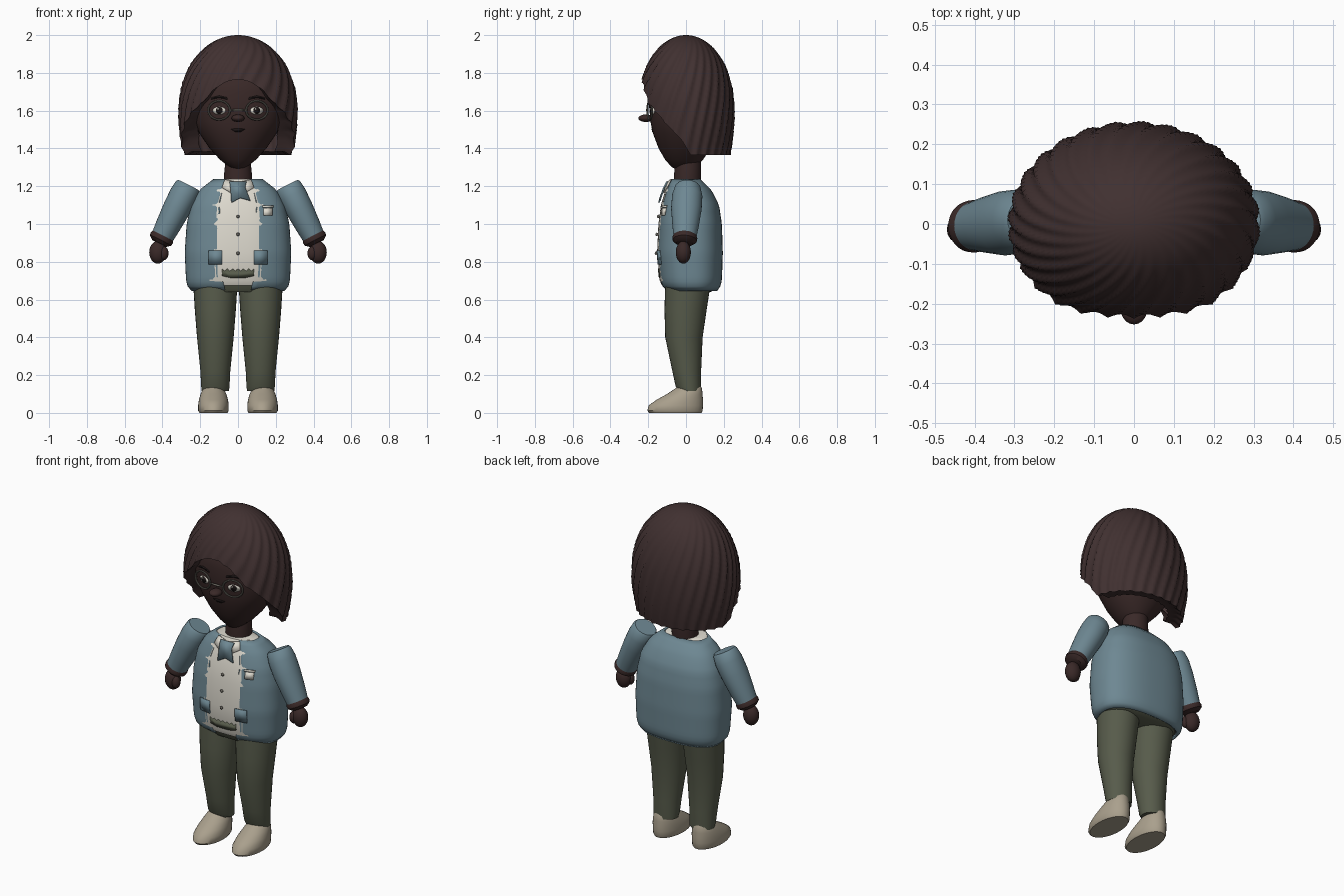
import bpy, bmesh, math
from mathutils import Matrix, Vector

if "Cube" in bpy.data.objects:
    bpy.data.objects.remove(bpy.data.objects["Cube"])


def mat(name, r, g, b):
    m = bpy.data.materials.new(name)
    m.diffuse_color = (r, g, b, 1)
    m.use_nodes = True
    m.node_tree.nodes["Principled BSDF"].inputs["Base Color"].default_value = m.diffuse_color
    return m


HAIR = mat("hair_brown", .052, .030, .030)
SKIN = mat("skin_brown", .042, .022, .021)
BLUE = mat("jacket_blue", .155, .245, .29)
GREEN = mat("trouser_green", .095, .105, .07)
CREAM = mat("shirt_cream", .74, .71, .63)
BEIGE = mat("shoe_beige", .40, .35, .265)
GREY = mat("frame_grey", .14, .13, .11)
DARK = mat("dark_detail", .012, .008, .008)


def finish(name, bm, m, solid=0, angle=40):
    bmesh.ops.recalc_face_normals(bm, faces=bm.faces) if not solid else None
    me = bpy.data.meshes.new(name)
    bm.to_mesh(me)
    bm.free()
    me.materials.append(m)
    ob = bpy.data.objects.new(name, me)
    bpy.context.collection.objects.link(ob)
    bpy.ops.object.select_all(action='DESELECT')
    ob.select_set(True)
    bpy.context.view_layer.objects.active = ob
    bpy.ops.object.shade_smooth_by_angle(angle=math.radians(angle))
    if solid:
        s = ob.modifiers.new("thickness", 'SOLIDIFY')
        s.thickness, s.offset = solid, -1
    return ob


def spow(v, e):
    return math.copysign(abs(v) ** e, v)


def skin_rings(bm, rings, closed=True):
    """Bridge consecutive rings of points with quads."""
    vs = [[bm.verts.new(p) for p in r] for r in rings]
    n = len(vs[0])
    for a, b in zip(vs, vs[1:]):
        for i in range(n if closed else n - 1):
            j = (i + 1) % n
            bm.faces.new((a[i], a[j], b[j], b[i]))
    return vs


def loft(name, prof, m, cx=0, p=2, n=32, mtx=None):
    """Closed body from (z, half width, front y, back y) rows."""
    rings = []
    for z, a, yf, yb in prof:
        ring = []
        for i in range(n):
            t = 2 * math.pi * i / n
            ring.append(Vector((cx + a * spow(math.cos(t), 2 / p),
                                (yf + yb) / 2 + (yb - yf) / 2 * spow(math.sin(t), 2 / p), z)))
        rings.append([mtx @ v for v in ring] if mtx else ring)
    bm = bmesh.new()
    vs = skin_rings(bm, rings)
    bm.faces.new(vs[0][::-1])
    bm.faces.new(vs[-1])
    return finish(name, bm, m)


def ball(name, loc, size, m):
    bm = bmesh.new()
    bmesh.ops.create_uvsphere(bm, u_segments=20, v_segments=12, radius=1,
                              matrix=Matrix.Translation(loc) @ Matrix.Diagonal((*size, 1)))
    return finish(name, bm, m)


def interp(pts, x):
    for a, b in zip(pts, pts[1:]):
        if x <= b[0]:
            k = max(0, (x - a[0]) / (b[0] - a[0]))
            return [u + (v - u) * k for u, v in zip(a, b)]
    return list(pts[-1])


def front(prof, p, x, z):
    _, a, yf, yb = interp(prof, z)
    return (yf + yb) / 2 - (yb - yf) / 2 * max(0, 1 - abs(x / a) ** p) ** (1 / p)


def plate(name, outline, m, prof, p, lift=.007):
    """Thin patch following the front of a body; outline is (x, z) counter-clockwise."""
    bm = bmesh.new()
    bm.faces.new([bm.verts.new((x, front(prof, p, x, z) - lift, z)) for x, z in outline])
    return finish(name, bm, m, solid=.008)


def oval(x, z, rx, rz, n=16):
    return [(x + rx * math.cos(2 * math.pi * i / n), z + rz * math.sin(2 * math.pi * i / n)) for i in range(n)]


def box(x0, x1, z0, z1):
    return [(x0, z0), (x1, z0), (x1, z1), (x0, z1)]


# hair: swirled scalloped dome with an opening for the face
def hair_radius(z):
    if z > 1.58:
        return .312 * math.sqrt(max(0, 1 - ((z - 1.58) / .42) ** 2.2))
    return .312 - .6 * (1.58 - z) ** 2


HAIRLINE = [(-1, 1.765), (-.92, 1.72), (-.8, 1.645), (-.4, 1.525), (-.08, 1.44), (.1, 1.365), (1, 1.365)]
N, ROWS = 168, 30
rings = []
for k in range(1, ROWS + 3):
    t = min(k / ROWS, 1)
    shrink = {ROWS + 1: .88, ROWS + 2: .7}.get(k, 1)
    ring = []
    for i in range(N):
        th = 2 * math.pi * i / N
        zb = interp(HAIRLINE, math.sin(th))[1]
        z = 2 - (2 - zb) * t * t
        lobe = 1 + .024 * min(1, t * 2) * (1 - 2 * abs(math.sin(14 * (th + .9 * t))))
        r = hair_radius(z) * lobe * shrink
        ring.append((r * math.cos(th), .815 * r * math.sin(th), z + (.02 if k > ROWS else 0)))
    rings.append(ring)
bm = bmesh.new()
vs = skin_rings(bm, rings)
bm.faces.new(vs[0])
finish("hair", bm, HAIR, angle=50)

# head and neck
HEAD = [(1.288, .015, -.045, .02), (1.3, .045, -.075, .05), (1.34, .095, -.11, .09), (1.4, .15, -.145, .13),
        (1.48, .205, -.175, .17), (1.54, .235, -.188, .18), (1.62, .25, -.195, .185),
        (1.7, .245, -.2, .18), (1.78, .22, -.185, .165), (1.86, .15, -.12, .11)]
loft("head", HEAD, SKIN, p=2.1, n=40)
loft("neck", [(1.2, .07, -.06, .075), (1.25, .075, -.064, .08), (1.3, .07, -.06, .08),
              (1.4, .07, -.06, .08)], SKIN)

# face details
ball("nose", (0, -.212, 1.56), (.034, .04, .02), SKIN)
plate("mouth", [(-.038, 1.502), (-.015, 1.488), (.015, 1.488), (.038, 1.502), (.012, 1.505), (-.012, 1.505)],
      DARK, HEAD, 2.1, .003)
for s in (-1, 1):
    x = .1 * s
    ball("ear", (.24 * s, .0, 1.56), (.02, .03, .05), SKIN)
    plate("eye_white", oval(x, 1.6, .034, .021), CREAM, HEAD, 2.1, .004)
    plate("iris", oval(x, 1.601, .017, .019), DARK, HEAD, 2.1, .007)
    plate("eye_glint", oval(x - .006, 1.608, .005, .005, 8), CREAM, HEAD, 2.1, .009)
    brow = [(x - .045, 1.658), (x, 1.668), (x + .045, 1.658), (x + .04, 1.67), (x, 1.68), (x - .04, 1.67)]
    plate("eyebrow", brow, DARK, HEAD, 2.1, .003)
    bpy.ops.mesh.primitive_torus_add(location=(x, -.192, 1.602), rotation=(math.pi / 2, 0, .22 * s),
                                     major_radius=.054, minor_radius=.0055, major_segments=28, minor_segments=8)
    rim = bpy.context.object
    rim.name = "glasses_rim"
    rim.scale = (1.08, .92, 1)
    rim.data.materials.append(GREY)
ball("glasses_bridge", (0, -.207, 1.603), (.045, .006, .006), GREY)

# jacket: open shell with a gap down the front
JACKET = [(.645, .245, -.1, .165), (.665, .265, -.125, .18), (.7, .275, -.138, .19), (.85, .282, -.152, .195),
          (1.0, .272, -.145, .19), (1.1, .25, -.132, .175), (1.18, .205, -.108, .135), (1.238, .13, -.08, .075)]
GAP = [(.645, .068), (.7, .08), (.85, .09), (1.0, .09), (1.1, .098), (1.18, .082), (1.238, .06)]
P, N = 2.5, 56
rings = []
for z, a, yf, yb in (interp(JACKET, .645 + .593 * k / 24) for k in range(25)):
    half = math.acos((interp(GAP, z)[1] / a) ** (P / 2))
    ring = []
    for i in range(N + 1):
        t = -half + (math.pi + 2 * half) * i / N
        ring.append((a * spow(math.cos(t), 2 / P),
                     (yf + yb) / 2 + (yb - yf) / 2 * spow(math.sin(t), 2 / P), z))
    rings.append(ring)
bm = bmesh.new()
skin_rings(bm, rings, closed=False)
finish("jacket", bm, BLUE, solid=.012)

# shirt, waistband and hips under the jacket
SHIRT = [(z, a - .017, yf - .001, yb - .017) for z, a, yf, yb in JACKET[2:]]
SHIRT = [(.675, .25, -.127, .165)] + SHIRT
loft("shirt", SHIRT, CREAM, p=P, n=48)
loft("hips", [(.64, .2, -.1, .13), (.655, .235, -.11, .155), (.685, .245, -.122, .16)], GREEN, p=P)
wave = [(-.085 + .17 * i / 12, .757 + .006 * (-1) ** i) for i in range(13)]
plate("waistband", [(-.085, .725), (-.04, .715), (.04, .715), (.085, .725)] + wave[::-1], GREEN, SHIRT, P, .004)
for z in (.845, .945, 1.04):
    ball("button", (0, front(SHIRT, P, 0, z) - .006, z), (.009, .007, .009), GREY)

# collar points, neck scarf and pockets
for s in (-1, 1):
    pts = [(.015 * s, 1.225), (.035 * s, 1.165), (.085 * s, 1.195), (.07 * s, 1.236)]
    plate("collar_point", pts if s > 0 else pts[::-1], CREAM, JACKET, P, .012)
    plate("side_pocket", box(.12 * s - .035, .12 * s + .035, .785, .86), BLUE, JACKET, P, .008)
plate("scarf", [(-.035, 1.115), (.012, 1.14), (.065, 1.125), (.038, 1.195), (.045, 1.226), (-.045, 1.226),
                (-.04, 1.19)], BLUE, JACKET, P, .02)
plate("breast_pocket", box(.137, .183, 1.045, 1.085), CREAM, JACKET, P, .009)
plate("pocket_flap", box(.132, .188, 1.088, 1.098), CREAM, JACKET, P, .01)

# limbs, one set per side
SLEEVE = [(0, .062, -.058, .058), (.012, .07, -.068, .068), (.06, .075, -.08, .08), (.14, .073, -.082, .08),
          (.24, .066, -.07, .07), (.312, .059, -.06, .06)]
CUFF = [(.295, .058, -.058, .058), (.312, .065, -.066, .066), (.328, .063, -.064, .064), (.345, .042, -.044, .044)]
LEG = [(.115, .072, -.04, .078), (.14, .075, -.055, .08), (.22, .079, -.072, .08), (.4, .097, -.11, .088),
       (.55, .109, -.114, .11), (.68, .117, -.11, .13)]
SHOE = [(0, .074, -.195, .082), (.012, .081, -.205, .088), (.04, .081, -.197, .09), (.07, .077, -.155, .09),
        (.1, .068, -.1, .087), (.13, .055, -.055, .085), (.148, .038, -.03, .075), (.153, .015, -.01, .05)]
for s in (-1, 1):
    top, end = Vector((.262 * s, .01, 1.205)), Vector((.404 * s, -.006, .925))
    d = (end - top).normalized()
    y = (Vector((0, 1, 0)) - d * d.y).normalized()
    m = Matrix((y.cross(d), y, d)).transposed().to_4x4()
    m.translation = top
    loft("sleeve", SLEEVE, BLUE, mtx=m)
    loft("cuff", CUFF, SKIN, mtx=m)
    ball("hand", (.424 * s, -.014, .85), (.046, .04, .06), SKIN)
    ball("thumb", (.392 * s, -.03, .845), (.024, .024, .036), SKIN)
    loft("trouser_leg", LEG, GREEN, cx=.12 * s)
    loft("shoe", SHOE, BEIGE, cx=.13 * s)
